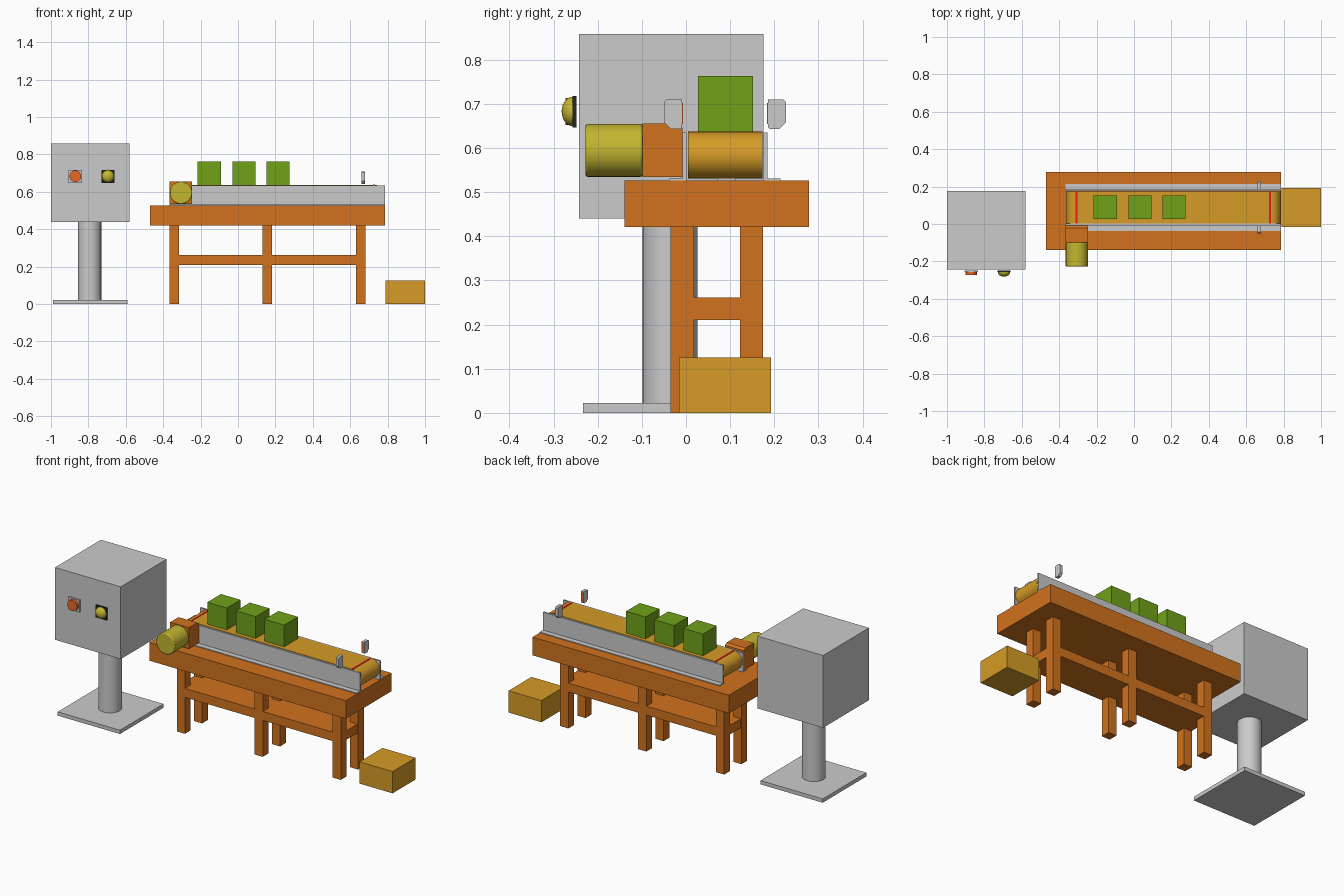
import bpy, bmesh, math
from mathutils import Matrix, Vector

if "Cube" in bpy.data.objects:
    bpy.data.objects.remove(bpy.data.objects["Cube"])


def mat(name, r, g, b):
    m = bpy.data.materials.new(name)
    m.diffuse_color = (r, g, b, 1)
    m.use_nodes = True
    m.node_tree.nodes["Principled BSDF"].inputs["Base Color"].default_value = m.diffuse_color
    return m


ORANGE = mat("orange_paint", 0.64, 0.17, 0.013)
AMBER = mat("amber_belt", 0.67, 0.33, 0.02)
GREEN = mat("green_box", 0.16, 0.36, 0.01)
YELLOW = mat("yellow_paint", 0.55, 0.47, 0.03)
RED = mat("red_mark", 0.8, 0.01, 0.01)
BUTTON = mat("button_orange", 0.8, 0.14, 0.02)
BLACK = mat("black_plastic", 0.02, 0.02, 0.02)


def finish(name, bm, m=None, smooth=False):
    bmesh.ops.recalc_face_normals(bm, faces=bm.faces[:])
    me = bpy.data.meshes.new(name)
    bm.to_mesh(me)
    bm.free()
    ob = bpy.data.objects.new(name, me)
    bpy.context.collection.objects.link(ob)
    if m:
        me.materials.append(m)
    if smooth:
        bpy.ops.object.select_all(action='DESELECT')
        ob.select_set(True)
        bpy.context.view_layer.objects.active = ob
        bpy.ops.object.shade_smooth_by_angle(angle=math.radians(35))
    return ob


def box(name, x, y, z, m=None):
    """Box from (min, max) pairs on each axis."""
    bm = bmesh.new()
    bmesh.ops.create_cube(bm, size=1)
    for v in bm.verts:
        v.co = Vector([(a + b) / 2 + c * (b - a) for c, (a, b) in zip(v.co, (x, y, z))])
    return finish(name, bm, m)


def prism(name, pts, axis, lo, hi, m=None, smooth=False):
    """Extrude a 2D profile along x (points are y,z) or y (points are x,z)."""
    place = (lambda p: (lo, p[0], p[1])) if axis == 'x' else (lambda p: (p[0], lo, p[1]))
    bm = bmesh.new()
    f = bm.faces.new([bm.verts.new(place(p)) for p in pts])
    r = bmesh.ops.extrude_face_region(bm, geom=[f])
    d = Vector((hi - lo, 0, 0) if axis == 'x' else (0, hi - lo, 0))
    bmesh.ops.translate(bm, vec=d, verts=[v for v in r['geom'] if isinstance(v, bmesh.types.BMVert)])
    return finish(name, bm, m, smooth)


def circle(cx, cz, r, n=48, a0=0.0, a1=2 * math.pi, closed=True):
    k = n if closed else n - 1
    return [(cx + r * math.cos(a0 + (a1 - a0) * i / k),
             cz + r * math.sin(a0 + (a1 - a0) * i / k)) for i in range(n)]


# Control cabinet on its pedestal
box("control_cabinet", (-1, -0.58), (-0.243, 0.176), (0.44, 0.858))
box("pedestal_base", (-0.99, -0.592), (-0.233, 0.165), (0, 0.022))
bm = bmesh.new()
bmesh.ops.create_cone(bm, cap_ends=True, segments=48, radius1=0.062, radius2=0.062, depth=0.42,
                      matrix=Matrix.Translation((-0.793, -0.036, 0.23)))
finish("pedestal_pole", bm, None, True)

# Start button and operation lamp
box("start_plate", (-0.905, -0.835), (-0.257, -0.248), (0.647, 0.718))
prism("start_button", circle(-0.87, 0.683, 0.031), 'y', -0.273, -0.257, BUTTON, True)
box("lamp_plate", (-0.73, -0.66), (-0.257, -0.248), (0.647, 0.718), BLACK)
bm = bmesh.new()
bmesh.ops.create_uvsphere(bm, u_segments=32, v_segments=16, radius=0.033)
bmesh.ops.bisect_plane(bm, geom=bm.verts[:] + bm.edges[:] + bm.faces[:], plane_co=(0, 0, 0),
                       plane_no=(0, 1, 0), clear_outer=True)
bmesh.ops.holes_fill(bm, edges=[e for e in bm.edges if e.is_boundary])
bmesh.ops.scale(bm, vec=(1, 0.75, 1), verts=bm.verts)
bmesh.ops.translate(bm, vec=(-0.695, -0.257, 0.683), verts=bm.verts)
finish("lamp_dome", bm, YELLOW, True)

# Table: top, shelf and six legs
box("table_top", (-0.47, 0.787), (-0.139, 0.279), (0.421, 0.526), ORANGE)
box("table_shelf", (-0.364, 0.679), (-0.034, 0.174), (0.21, 0.262), ORANGE)
for i, x in enumerate((-0.367, 0.131, 0.63)):
    for side, y in (("front", -0.035), ("back", 0.122)):
        box(f"{side}_leg_{i + 1}", (x, x + 0.052), (y, y + 0.053), (0, 0.421), ORANGE)

# Conveyor belt with round ends, red marks and support strip
r, cz = 0.0525, 0.584
profile = (circle(0.785 - r, cz, r, 25, -math.pi / 2, math.pi / 2, False)
           + circle(-0.363 + r, cz, r, 25, math.pi / 2, 1.5 * math.pi, False))
prism("conveyor_belt", profile, 'y', 0.004, 0.173, AMBER, True)
for n, x in (("start", -0.308), ("end", 0.727)):
    box(f"{n}_mark", (x - 0.005, x + 0.005), (0.004, 0.173), (0.634, 0.638), RED)
box("belt_support", (-0.3, 0.72), (0.07, 0.113), (0.526, 0.533))

# L-shaped side rails and light sensors, mirrored about the belt centre
mid = 0.0885
for n, s in (("front", -1), ("back", 1)):
    rail = [(0.087, 0.526), (0.126, 0.526), (0.126, 0.531), (0.096, 0.531), (0.096, 0.635), (0.087, 0.635)]
    prism(f"{n}_rail", [(mid + s * y, z) for y, z in rail], 'x', -0.365, 0.786)
    sensor = [(0.097, 0.647), (0.102, 0.643), (0.123, 0.643), (0.138, 0.658), (0.138, 0.704), (0.132, 0.71),
              (0.097, 0.71)]
    prism(f"{n}_sensor", [(mid + s * y, z) for y, z in sensor], 'x', 0.661, 0.679)
    lens = sorted((mid + s * 0.0955, mid + s * 0.098))
    box(f"{n}_sensor_lens", (0.664, 0.676), lens, (0.655, 0.702), BUTTON)

# Drive motor and gearbox
gear = [(-0.098, 0.534), (-0.008, 0.534), (-0.008, 0.645), (-0.022, 0.656), (-0.098, 0.656)]
prism("gearbox", gear, 'x', -0.365, -0.245, ORANGE)
motor = prism("motor", circle(-0.305, 0.595, 0.06), 'y', -0.228, -0.098, YELLOW, True)
bev = motor.modifiers.new("rounded_rim", 'BEVEL')
bev.width, bev.segments, bev.angle_limit = 0.005, 2, math.radians(40)
bev.limit_method = 'ANGLE'

# Parcels on the belt and the collecting box
for i, x in enumerate((-0.153, 0.032, 0.214)):
    box(f"parcel_{i + 1}", (x - 0.0625, x + 0.0625), (0.027, 0.152), (0.637, 0.763), GREEN)
box("collecting_box", (0.789, 1.0), (-0.016, 0.193), (0, 0.126), AMBER)
